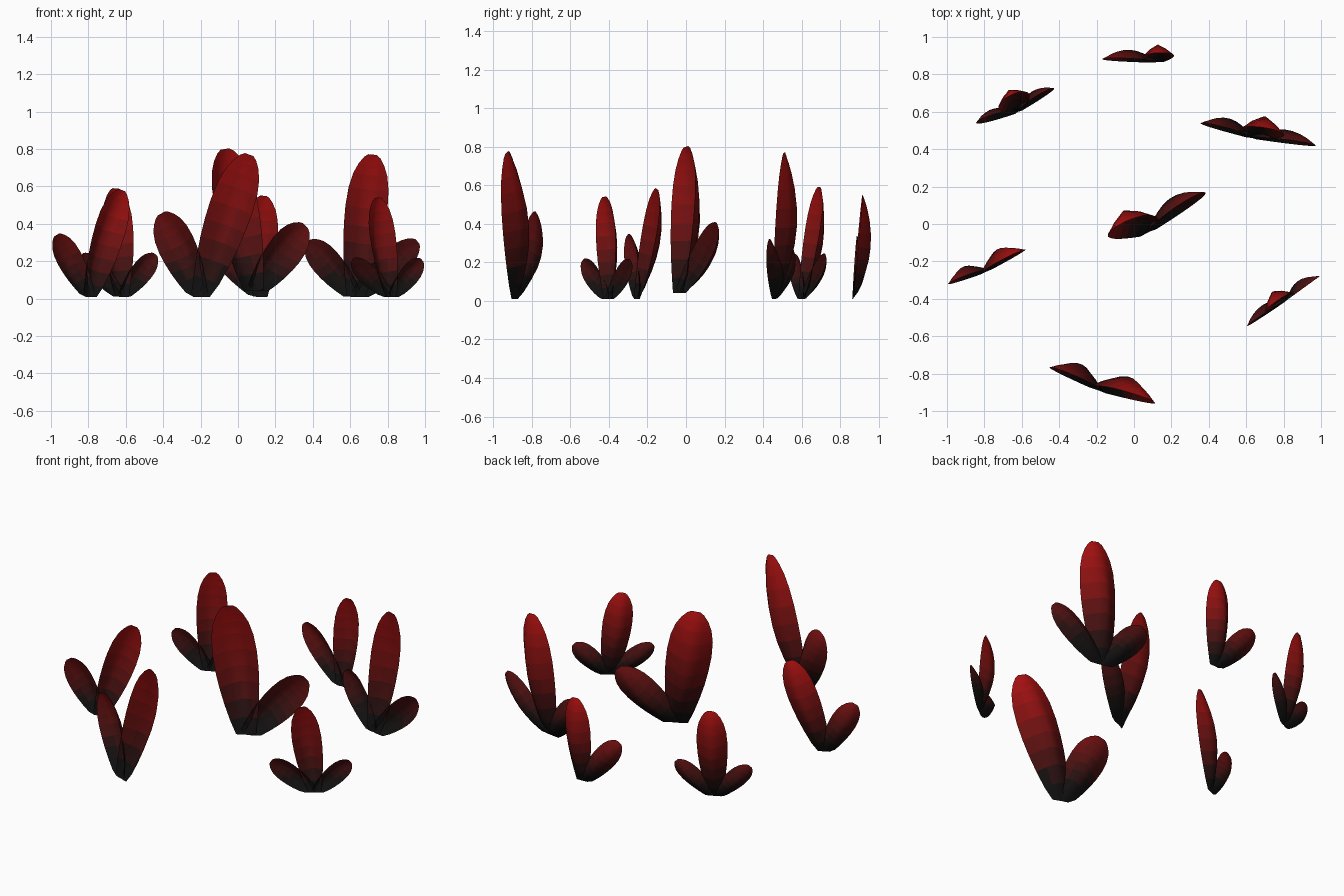
import bpy, bmesh, math
from mathutils import Vector

if "Cube" in bpy.data.objects:
    bpy.data.objects.remove(bpy.data.objects["Cube"])

# colour steps from near-black at the root to red at the tip
STEPS = 18
mats = []
for i in range(STEPS):
    g = max(0.0, (i / (STEPS - 1) - 0.1) / 0.9)
    m = bpy.data.materials.new(f"pad_shade_{i}")
    m.diffuse_color = (0.005 + 0.4 * g ** 1.3, 0.005, 0.005, 1)
    m.use_nodes = True
    m.node_tree.nodes["Principled BSDF"].inputs["Base Color"].default_value = m.diffuse_color
    mats.append(m)

# pad outline: (fraction of length, fraction of half width)
PROFILE = [(0, .45), (.12, .62), (.25, .78), (.38, .9), (.5, .97), (.63, 1),
           (.76, .95), (.86, .81), (.93, .61), (.98, .38), (1, .2)]
# across the pad: (side position, share of the hollow depth)
ACROSS = [(-1, 0), (-.5, .62), (0, 1), (.5, .62), (1, 0)]
DEPTH = .4


def pad(bm, base, tip, yaw, width, height):
    """Thin spoon-shaped pad, hollow to the front, turned by yaw degrees."""
    base, tip = Vector(base), Vector(tip)
    axis = tip - base
    a = math.radians(yaw)
    side = Vector((math.cos(a), math.sin(a), 0))
    n = axis.normalized()
    side = (side - n * side.dot(n)).normalized()
    back = n.cross(side)
    if back.y < 0:
        back = -back
    prev = None
    for t, w in PROFILE:
        hollow = DEPTH * width * math.sin(math.pi * t) ** .8 if 0 < t < 1 else 0
        row = []
        for s, d in ACROSS:
            p = base + axis * t + side * (s * w * width / 2) + back * (hollow * d)
            p.z = max(p.z, base.z)
            row.append(bm.verts.new(p))
        if prev:
            for k in range(len(ACROSS) - 1):
                f = bm.faces.new((prev[k], prev[k + 1], row[k + 1], row[k]))
                z = sum(v.co.z for v in f.verts) / 4 / height
                f.material_index = max(0, min(STEPS - 1, int(z * STEPS)))
                f.smooth = True
        prev = row


# clusters: base point, yaw, then pads as (tip, width), tallest first
CLUSTERS = {
    "centre_cluster": ((.085, -.04, .04), 27, [((-.07, .0, .80), .26),
                                               ((.36, .165, .39), .20)]),
    "front_cluster": ((-.20, -.886, .01), -20, [((.06, -.93, .77), .25),
                                                ((-.41, -.775, .455), .21)]),
    "left_cluster": ((-.79, -.255, .01), 24, [((-.62, -.15, .58), .18),
                                              ((-.97, -.305, .34), .15)]),
    "back_cluster": ((.12, .865, .01), 2, [((.135, .915, .55), .17),
                                           ((-.155, .885, .33), .14)]),
    "back_left_cluster": ((-.62, .60, .01), 25, [((-.655, .69, .59), .18),
                                                 ((-.835, .55, .235), .12),
                                                 ((-.44, .725, .235), .12)]),
    "back_right_cluster": ((.63, .46, .01), -11, [((.72, .51, .77), .23),
                                                  ((.375, .54, .305), .16),
                                                  ((.96, .425, .305), .16)]),
    "right_cluster": ((.82, -.405, .01), 36, [((.745, -.425, .54), .17),
                                              ((.61, -.54, .205), .12),
                                              ((.985, -.285, .205), .12)]),
}

for name, (base, yaw, pads) in CLUSTERS.items():
    bm = bmesh.new()
    for tip, width in pads:
        pad(bm, base, tip, yaw, width, pads[0][0][2])
    me = bpy.data.meshes.new(name)
    bm.to_mesh(me)
    bm.free()
    for m in mats:
        me.materials.append(m)
    bpy.context.collection.objects.link(bpy.data.objects.new(name, me))
